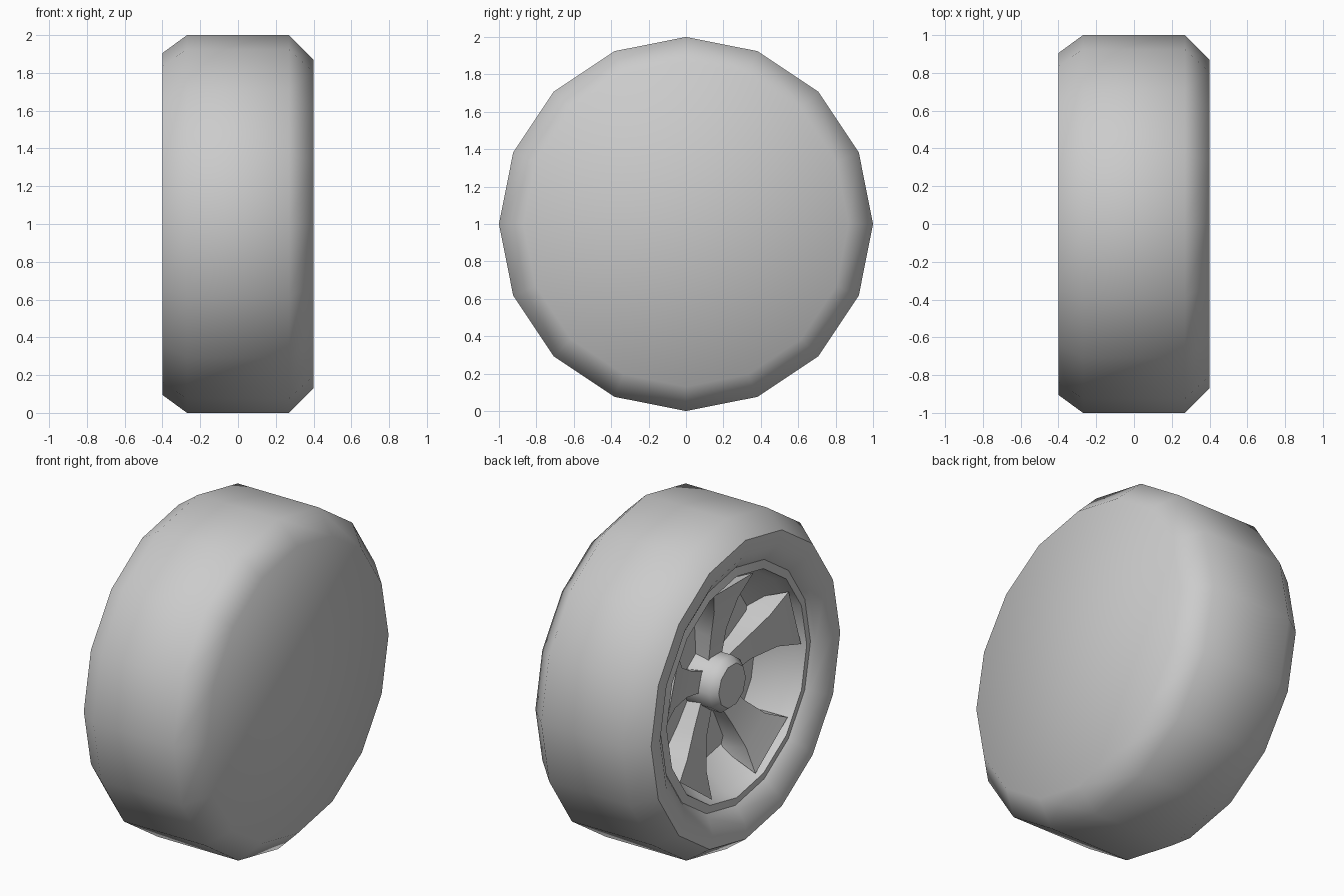
import bpy, bmesh
from math import sin, cos, pi, radians

if "Cube" in bpy.data.objects:
    bpy.data.objects.remove(bpy.data.objects["Cube"])


def finish(name, bm, angle):
    bmesh.ops.recalc_face_normals(bm, faces=bm.faces[:])
    me = bpy.data.meshes.new(name)
    bm.to_mesh(me)
    bm.free()
    ob = bpy.data.objects.new(name, me)
    bpy.context.collection.objects.link(ob)
    bpy.ops.object.select_all(action='DESELECT')
    ob.select_set(True)
    bpy.context.view_layer.objects.active = ob
    bpy.ops.object.shade_smooth_by_angle(angle=radians(angle))
    return ob


def lathe(name, profile, n, angle):
    """Spin (x, radius) points about the axle and cap both ends."""
    bm = bmesh.new()
    rings = [[bm.verts.new((x, r * cos(2 * pi * i / n), 1 + r * sin(2 * pi * i / n)))
              for i in range(n)] for x, r in profile]
    for a, b in zip(rings, rings[1:]):
        for i in range(n):
            j = (i + 1) % n
            bm.faces.new((a[i], a[j], b[j], b[i]))
    bm.faces.new(rings[0])
    bm.faces.new(rings[-1])
    return finish(name, bm, angle)


# Tyre with closed inner side, rolled sidewall, rim lip and recessed dish
lathe("tyre_and_rim", [(0.40, 0.87), (0.27, 1.0), (-0.27, 1.0), (-0.40, 0.905),
                       (-0.40, 0.82), (-0.35, 0.74), (-0.33, 0.72), (-0.34, 0.67),
                       (-0.26, 0.65), (-0.10, 0.52)], 16, 50)

# Chamfered hub cap
lathe("hub", [(-0.10, 0.165), (-0.27, 0.165), (-0.31, 0.13)], 10, 40)

# Five spokes flaring out towards the rim: (radius, half width, front x)
stations = [(0.10, 0.06, -0.19), (0.30, 0.075, -0.22),
            (0.48, 0.115, -0.27), (0.645, 0.19, -0.32)]
bm = bmesh.new()
for k in range(5):
    a = pi / 2 + k * 2 * pi / 5
    rows = []
    for r, w, x in stations:
        row = []
        for px, s in ((x, -w), (x, w), (-0.09, w * 0.75), (-0.09, -w * 0.75)):
            d = r - (0.03 if r > 0.6 else 0) - (0.1 if r > 0.6 and px > -0.2 else 0)
            row.append(bm.verts.new((px, d * cos(a) - s * sin(a),
                                     1 + d * sin(a) + s * cos(a))))
        rows.append(row)
    for p, q in zip(rows, rows[1:]):
        for i in range(4):
            j = (i + 1) % 4
            bm.faces.new((p[i], p[j], q[j], q[i]))
    bm.faces.new(rows[0])
    bm.faces.new(rows[-1])
finish("spokes", bm, 30)
